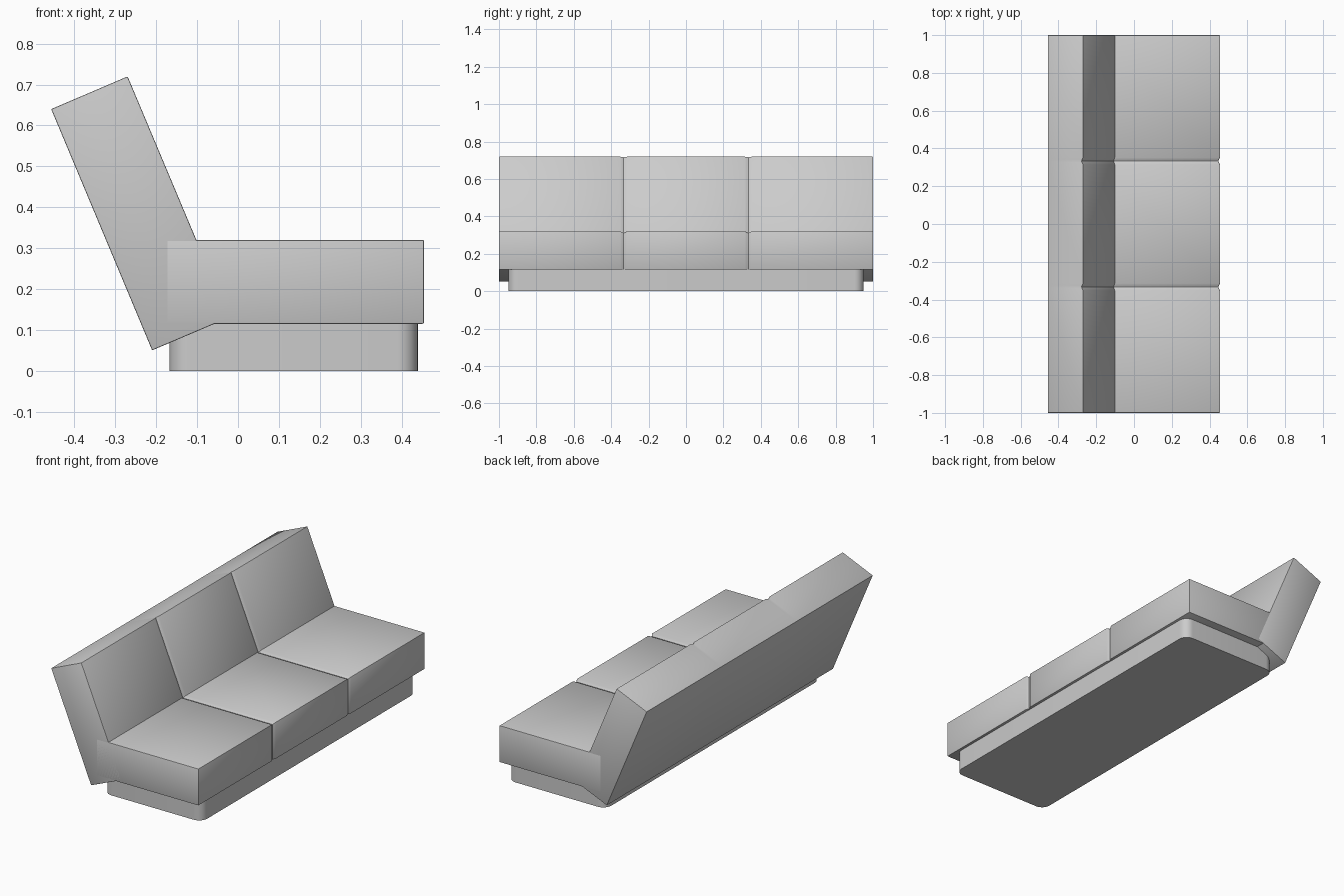
import bpy, bmesh, math
from mathutils import Vector

if "Cube" in bpy.data.objects:
    bpy.data.objects.remove(bpy.data.objects["Cube"])

SEAMS = (-0.333, 0.333)


def finish(bm, name, bevel=0.0, segments=2):
    bmesh.ops.recalc_face_normals(bm, faces=bm.faces)
    mesh = bpy.data.meshes.new(name)
    bm.to_mesh(mesh)
    bm.free()
    ob = bpy.data.objects.new(name, mesh)
    bpy.context.collection.objects.link(ob)
    bpy.ops.object.select_all(action='DESELECT')
    ob.select_set(True)
    bpy.context.view_layer.objects.active = ob
    if bevel:
        mod = ob.modifiers.new("soft_edges", 'BEVEL')
        mod.width = bevel
        mod.segments = segments
        mod.limit_method = 'ANGLE'
        mod.angle_limit = math.radians(60)
        bpy.ops.object.modifier_apply(modifier=mod.name)
    bpy.ops.object.shade_smooth_by_angle(angle=math.radians(35))
    return ob


def cushion(name, profile, shifts):
    """Loft an xz profile along y; shifts are the inward moves at each seam."""
    stations = [(-1.0, 0)]
    for s in SEAMS:
        stations += [(s + dy, k) for dy, k in
                     ((-0.018, 0), (-0.008, 0.65), (0, 1), (0.008, 0.65), (0.018, 0))]
    stations.append((1.0, 0))
    bm = bmesh.new()
    rings = [[bm.verts.new((x + k * sx, y, z + k * sz))
              for (x, z), (sx, sz) in zip(profile, shifts)] for y, k in stations]
    n = len(profile)
    for a, b in zip(rings, rings[1:]):
        for i in range(n):
            j = (i + 1) % n
            bm.faces.new((a[i], a[j], b[j], b[i]))
    bm.faces.new(rings[0])
    bm.faces.new(rings[-1])
    return finish(bm, name, 0.003)


# Seat slab, grooved on its top and front
d = 0.008
cushion("seat",
        [(-0.175, 0.115), (0.455, 0.115), (0.455, 0.32), (-0.175, 0.32)],
        [(0, 0), (-d, 0), (-d, -d), (0, -d)])

# Reclined backrest, grooved on its sitting face
n = Vector((-0.185, -0.08)).normalized() * d
cushion("backrest",
        [(-0.21, 0.05), (-0.022, 0.13), (-0.27, 0.72), (-0.457, 0.64)],
        [(0, 0), tuple(n), tuple(n), (0, 0)])

# Recessed plinth with rounded upright corners
x0, x1, y1, r = -0.168, 0.44, 0.95, 0.05
bm = bmesh.new()
verts = []
for cx, cy, start in ((x1 - r, y1 - r, 0), (x0 + r, y1 - r, 90),
                      (x0 + r, -y1 + r, 180), (x1 - r, -y1 + r, 270)):
    for i in range(9):
        a = math.radians(start + 90 * i / 8)
        verts.append(bm.verts.new((cx + r * math.cos(a), cy + r * math.sin(a), 0)))
face = bm.faces.new(verts)
top = bmesh.ops.extrude_face_region(bm, geom=[face], use_keep_orig=True)["geom"]
bmesh.ops.translate(bm, vec=(0, 0, 0.116),
                    verts=[v for v in top if isinstance(v, bmesh.types.BMVert)])
finish(bm, "plinth")
